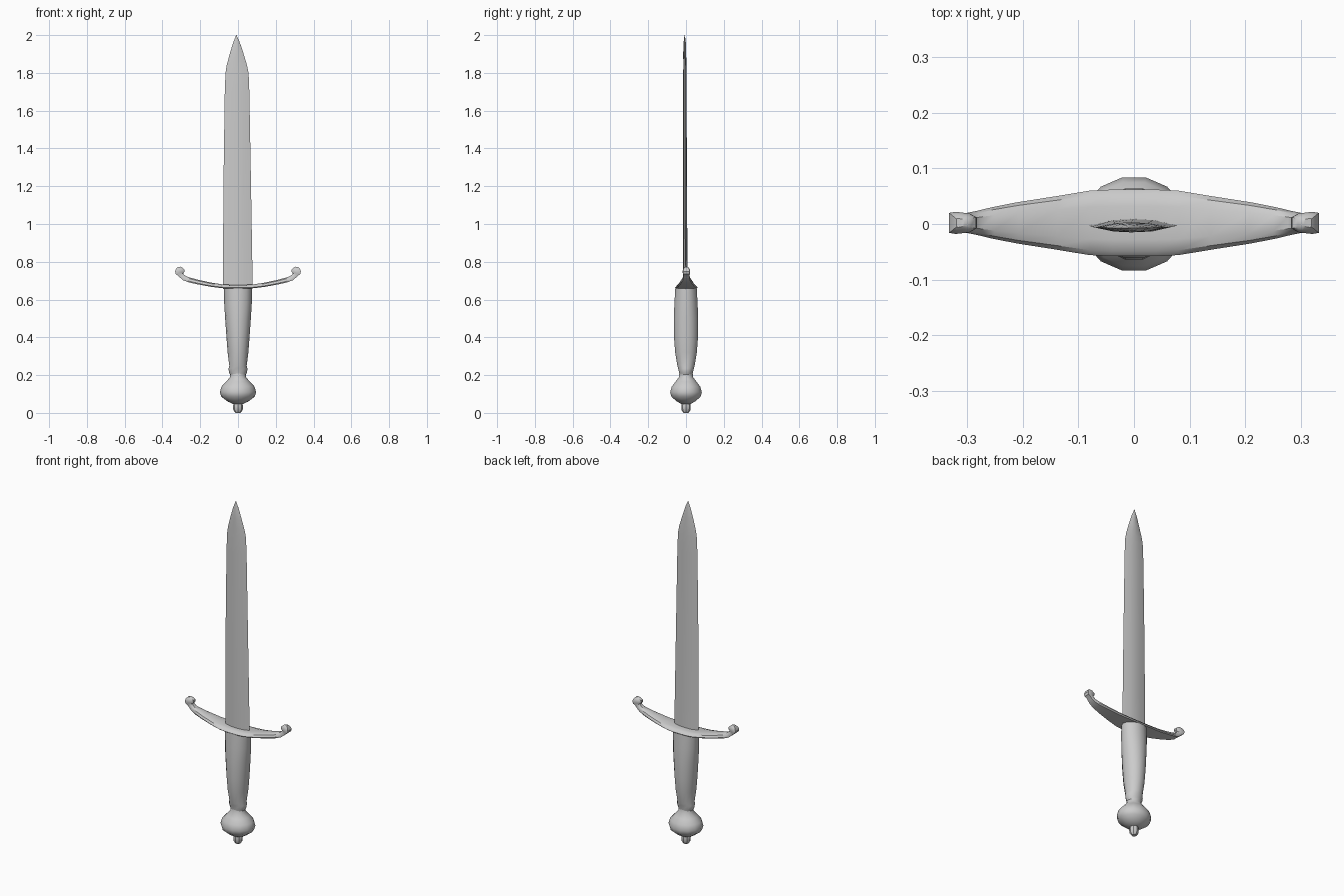
import bpy, bmesh, math
from mathutils import Vector

if "Cube" in bpy.data.objects:
    bpy.data.objects.remove(bpy.data.objects["Cube"])

LENS = [(1, 0), (.45, .85), (0, 1), (-.45, .85), (-1, 0), (-.45, -.85), (0, -1), (.45, -.85)]
SLAB = [(1, .5), (.5, .85), (-.5, 1), (-1, .9), (-1, -.9), (-.5, -1), (.5, -.85), (1, -.5)]


def circle(n):
    return [(math.cos(2 * math.pi * i / n), math.sin(2 * math.pi * i / n)) for i in range(n)]


def loft(name, rings, section, smooth=35):
    """Each ring: centre, u vector, v vector."""
    bm = bmesh.new()
    loops = [[bm.verts.new(Vector(c) + Vector(u) * a + Vector(v) * b) for a, b in section]
             for c, u, v in rings]
    n = len(section)
    for lo, hi in zip(loops, loops[1:]):
        for i in range(n):
            j = (i + 1) % n
            bm.faces.new((lo[i], lo[j], hi[j], hi[i]))
    bm.faces.new(loops[0][::-1])
    bm.faces.new(loops[-1])
    bmesh.ops.recalc_face_normals(bm, faces=bm.faces)
    mesh = bpy.data.meshes.new(name)
    bm.to_mesh(mesh)
    bm.free()
    ob = bpy.data.objects.new(name, mesh)
    bpy.context.collection.objects.link(ob)
    bpy.ops.object.select_all(action='DESELECT')
    bpy.context.view_layer.objects.active = ob
    ob.select_set(True)
    bpy.ops.object.shade_smooth_by_angle(angle=math.radians(smooth))
    return ob


def upright(profile):
    """Profile rows: z, half width x, half depth y, x shift, y shift."""
    return [((cx, cy, z), (rx, 0, 0), (0, ry, 0)) for z, rx, ry, cx, cy in profile]


# Blade, leaning very slightly to the left
loft("blade", upright([
    (.655, .079, .012, -.001, -.003), (1.2, .073, .010, -.004, -.005),
    (1.70, .065, .009, -.005, -.006), (1.80, .061, .009, -.005, -.006),
    (1.84, .054, .008, -.006, -.006), (1.90, .037, .008, -.007, -.007),
    (1.96, .018, .006, -.008, -.007), (2.0, .001, .001, -.009, -.007)]), LENS, 25)

# Grip
loft("grip", upright([
    (.20, .040, .036, 0, 0), (.215, .048, .037, 0, 0), (.235, .050, .043, 0, 0),
    (.25, .046, .047, 0, 0), (.32, .055, .059, 0, 0), (.40, .061, .065, 0, 0),
    (.50, .068, .066, 0, 0), (.58, .073, .063, 0, 0), (.662, .074, .058, 0, 0)]), circle(14))

# Pommel with end button
loft("pommel", upright([
    (.215, .040, .036, 0, 0), (.19, .042, .038, 0, 0), (.165, .063, .057, 0, 0),
    (.14, .087, .077, 0, 0), (.11, .096, .086, 0, 0), (.085, .088, .079, 0, 0),
    (.06, .054, .049, 0, 0), (.048, .027, .026, 0, 0)]), circle(14), 60)
loft("pommel_button", upright([
    (.055, .023, .023, 0, 0), (.035, .026, .025, 0, 0), (.015, .025, .024, 0, 0),
    (0, .013, .013, 0, 0)]), circle(8))

# Crossguard: half path of x, z, half thickness, half depth, curling up into a knob
half = [(.04, .668, .010, .060), (.08, .670, .010, .058), (.14, .678, .011, .048),
        (.21, .692, .012, .037), (.255, .703, .013, .028), (.283, .713, .013, .021),
        (.297, .725, .013, .018), (.303, .733, .015, .017), (.306, .741, .024, .019),
        (.309, .754, .025, .020), (.312, .766, .017, .016), (.313, .773, .007, .008)]
path = [(-x, z, t, d) for x, z, t, d in reversed(half)] + half
rings = []
for i, (x, z, t, d) in enumerate(path):
    a, b = path[max(i - 1, 0)], path[min(i + 1, len(path) - 1)]
    tan = Vector((b[0] - a[0], 0, b[1] - a[1])).normalized()
    normal = Vector((-tan.z, 0, tan.x))
    rings.append(((x, .002, z), normal * t, (0, d, 0)))
loft("crossguard", rings, SLAB)
